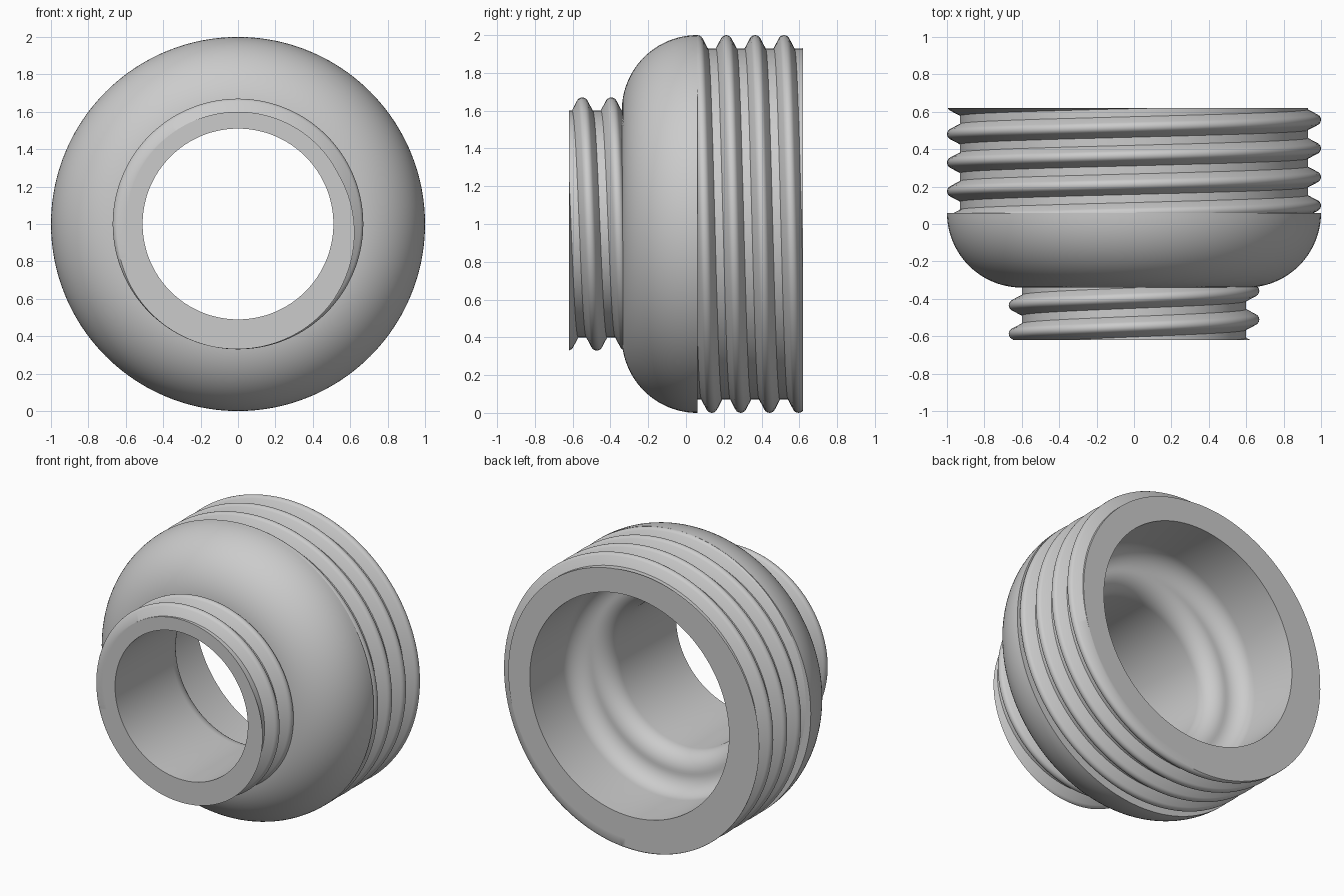
import bpy, bmesh
from math import sin, cos, pi, tau, radians

cube = bpy.data.objects.get("Cube")
if cube:
    bpy.data.objects.remove(cube, do_unlink=True)

SEG = 128            # steps per turn
FRONT, BACK = -0.62, 0.62
SHOULDER = 0.06      # flat back of the dome
PITCH = 0.153

grey = bpy.data.materials.new("plain grey")
grey.use_nodes = True
colour = (0.6, 0.6, 0.6, 1)
grey.diffuse_color = colour
grey.node_tree.nodes["Principled BSDF"].inputs["Base Color"].default_value = colour


def arc(cy, cr, rad, a0, a1, steps):
    """Arc points as (y, radius) pairs, angles in degrees."""
    angles = [radians(a0 + (a1 - a0) * i / steps) for i in range(steps + 1)]
    return [(cy + rad * cos(a), cr + rad * sin(a)) for a in angles]


def sweep(profile, start, turns, pitch):
    """Sweep a closed (y, radius) profile around the y axis, with helical rise."""
    bm = bmesh.new()
    closed = pitch == 0
    count = int(turns * SEG) + (0 if closed else 1)
    rings = []
    for i in range(count):
        a = start + tau * i / SEG
        rise = pitch * a / tau
        rings.append([bm.verts.new((r * sin(a), y + rise, 1 + r * cos(a))) for y, r in profile])
    n = len(profile)
    for i in range(count if closed else count - 1):
        p, q = rings[i], rings[(i + 1) % count]
        for j in range(n):
            k = (j + 1) % n
            bm.faces.new((p[j], p[k], q[k], q[j]))
    if not closed:
        bm.faces.new(rings[0])
        bm.faces.new(rings[-1])
    return bm


def finish(bm, name):
    bmesh.ops.recalc_face_normals(bm, faces=bm.faces)
    mesh = bpy.data.meshes.new(name)
    bm.to_mesh(mesh)
    bm.free()
    mesh.materials.append(grey)
    obj = bpy.data.objects.new(name, mesh)
    bpy.context.collection.objects.link(obj)
    bpy.ops.object.select_all(action="DESELECT")
    obj.select_set(True)
    bpy.context.view_layer.objects.active = obj
    bpy.ops.object.shade_smooth_by_angle(angle=radians(30))


def thread(name, core, crest_y, y0, y1):
    """Rounded helical ridge, trimmed flat at y0 and y1."""
    base = core - 0.004
    profile = [(-0.057, base)] + arc(0, core + 0.04, 0.03, 150, 30, 6) + [(0.057, base)]
    profile = [(y + crest_y, r) for y, r in profile]
    first = (y0 - 0.1 - crest_y) / PITCH
    turns = (y1 - y0 + 0.2) / PITCH
    bm = sweep(profile, first * tau, turns, PITCH)
    for y, side in ((y0, -1), (y1, 1)):
        geom = bm.verts[:] + bm.edges[:] + bm.faces[:]
        cut = bmesh.ops.bisect_plane(bm, geom=geom, plane_co=(0, y, 0),
                                     plane_no=(0, side, 0), clear_outer=True)
        rim = [e for e in cut["geom_cut"] if isinstance(e, bmesh.types.BMEdge)]
        bmesh.ops.triangle_fill(bm, edges=rim, use_beauty=True, normal=(0, side, 0))
    finish(bm, name)


# Hollow body: neck, round dome, wide collar, then back through the bore
body = [(FRONT, 0.51), (FRONT, 0.60)]
body += arc(SHOULDER, 0.60, 0.40, 180, 90, 24)
body += [(SHOULDER, 0.93), (BACK, 0.93), (BACK, 0.765)]
body += arc(0.26, 0.6375, 0.1275, 90, 180, 12)
body += arc(0.005, 0.6375, 0.1275, 0, -90, 12)[1:]
finish(sweep(body, 0, 1, 0), "hollow_body")

# Screw threads on the wide collar and the narrow neck
thread("collar_thread", 0.93, 0.213, SHOULDER, BACK)
thread("neck_thread", 0.60, -0.549, FRONT, -0.32)
